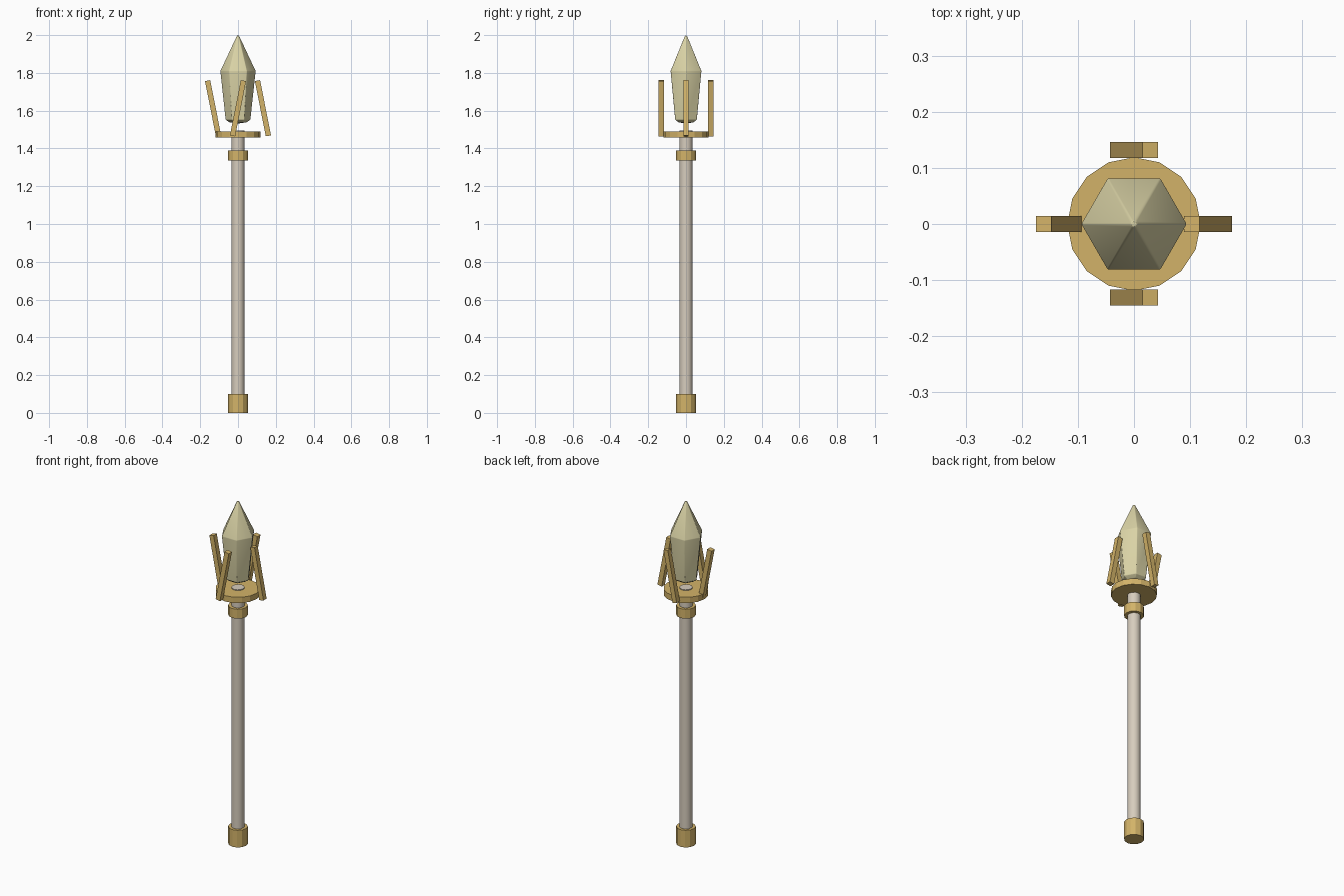
import bpy, bmesh, math
from mathutils import Matrix

if "Cube" in bpy.data.objects:
    bpy.data.objects.remove(bpy.data.objects["Cube"])


def material(name, rgb):
    m = bpy.data.materials.new(name)
    m.diffuse_color = (*rgb, 1)
    m.use_nodes = True
    m.node_tree.nodes["Principled BSDF"].inputs["Base Color"].default_value = m.diffuse_color
    return m


GOLD = material("gold", (0.65, 0.45, 0.14))
WOOD = material("pale_wood", (0.68, 0.61, 0.51))
CRYSTAL = material("pale_crystal", (0.70, 0.65, 0.38))


def add_object(name, bm, mat):
    bmesh.ops.recalc_face_normals(bm, faces=bm.faces)
    mesh = bpy.data.meshes.new(name)
    bm.to_mesh(mesh)
    bm.free()
    mesh.materials.append(mat)
    ob = bpy.data.objects.new(name, mesh)
    bpy.context.collection.objects.link(ob)
    return ob


def lathe(name, profile, sides, mat):
    """Closed solid from (radius, height) rings; radius 0 makes a point."""
    bm = bmesh.new()
    rings = []
    for r, z in profile:
        n = sides if r > 0 else 1
        rings.append([bm.verts.new((r * math.cos(math.tau * i / sides),
                                    r * math.sin(math.tau * i / sides), z))
                      for i in range(n)])
    for a, b in zip(rings, rings[1:]):
        for i in range(sides):
            j = (i + 1) % sides
            corners = [a[i % len(a)], a[j % len(a)], b[j % len(b)], b[i % len(b)]]
            bm.faces.new(list(dict.fromkeys(corners)))
    for ring in (rings[0], rings[-1]):
        if len(ring) > 1:
            bm.faces.new(ring)
    return add_object(name, bm, mat)


def smooth(ob, angle):
    bpy.ops.object.select_all(action='DESELECT')
    ob.select_set(True)
    bpy.context.view_layer.objects.active = ob
    bpy.ops.object.shade_smooth_by_angle(angle=math.radians(angle))


# Shaft, passing just through the collar disc
shaft = lathe("shaft", [(0.035, 0.02), (0.035, 1.496)], 12, WOOD)
smooth(shaft, 35)

# Gold fittings
lathe("base_cap", [(0.052, 0.0), (0.052, 0.10)], 12, GOLD)
lathe("neck_ring", [(0.052, 1.335), (0.052, 1.39)], 12, GOLD)
lathe("collar_disc", [(0.119, 1.457), (0.119, 1.491)], 16, GOLD)

# Floating six-sided crystal with softened edges
crystal = lathe("crystal", [(0.0, 1.532), (0.045, 1.538), (0.066, 1.552),
                            (0.094, 1.81), (0.007, 1.995), (0.0, 2.0)], 6, CRYSTAL)
bevel = crystal.modifiers.new("soft_edges", 'BEVEL')
bevel.width = 0.003
bevel.segments = 2
bevel.limit_method = 'ANGLE'
bevel.angle_limit = math.radians(20)
smooth(crystal, 30)

# Four prongs around the crystal, all leaning the same way in x
for name, x, y, lean in (("left_prong", -0.132, 0, -1), ("right_prong", 0.132, 0, -1),
                         ("front_prong", 0, -0.131, 1), ("back_prong", 0, 0.132, 1)):
    bm = bmesh.new()
    bmesh.ops.create_cube(bm, size=1, matrix=(
        Matrix.Translation((x, y, 1.613)) @ Matrix.Rotation(lean * 0.195, 4, 'Y')
        @ Matrix.Diagonal((0.028, 0.029, 0.298, 1))))
    add_object(name, bm, GOLD)
